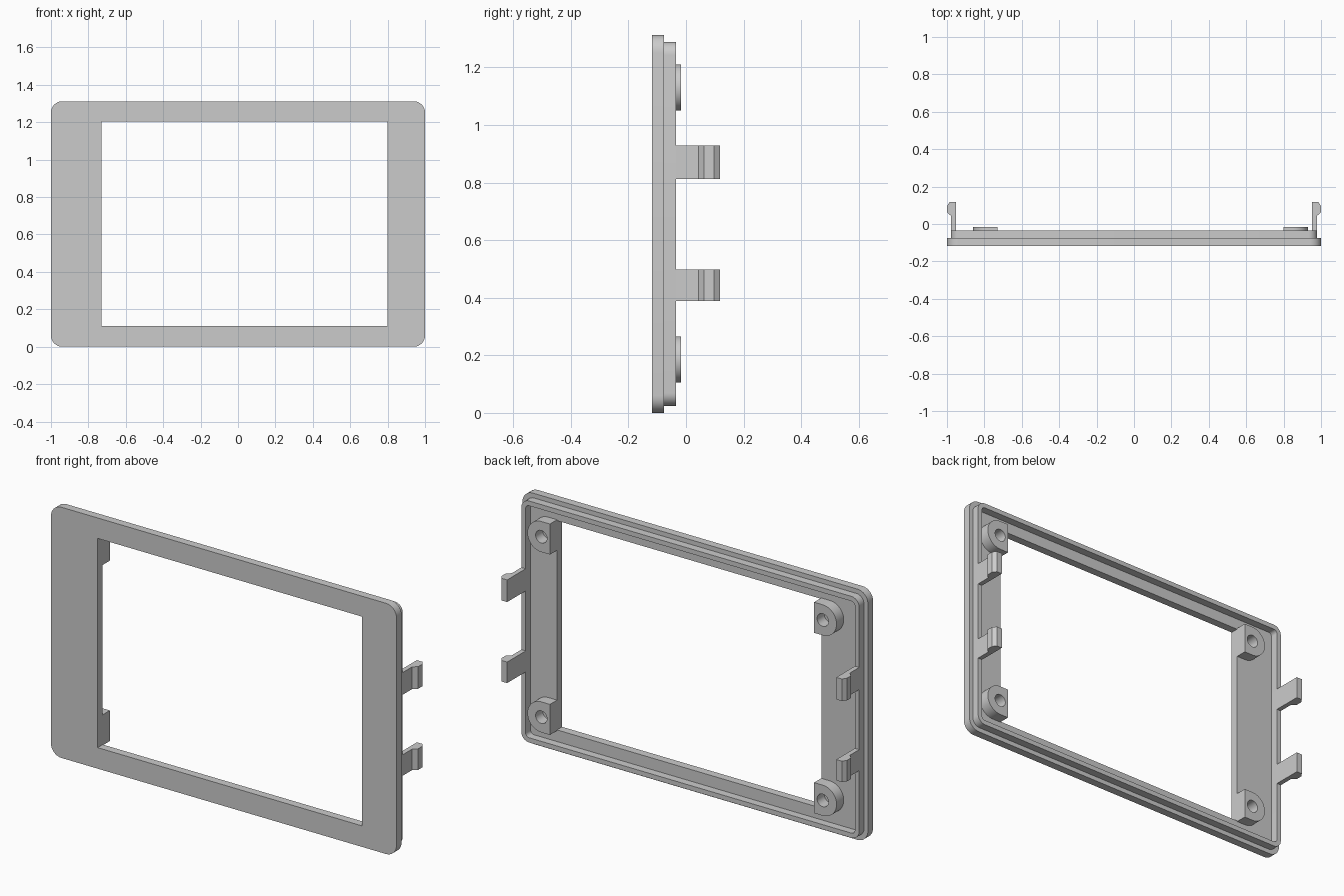
import bpy, bmesh, math

if "Cube" in bpy.data.objects:
    bpy.data.objects.remove(bpy.data.objects["Cube"], do_unlink=True)

grey = bpy.data.materials.new("plain grey")
grey.use_nodes = True
COLOUR = (0.6, 0.6, 0.6, 1.0)
grey.diffuse_color = COLOUR
grey.node_tree.nodes["Principled BSDF"].inputs["Base Color"].default_value = COLOUR

# Depth levels and overall height
FRONT, SHELF, RIM_TOP, BOSS_TOP, CLIP_TIP = -0.118, -0.076, -0.035, -0.017, 0.118
HEIGHT = 1.312


def arc(cx, cz, r, start, end, steps):
    """Points on an arc, angles in degrees."""
    return [(cx + r * math.cos(math.radians(start + (end - start) * i / steps)),
             cz + r * math.sin(math.radians(start + (end - start) * i / steps)))
            for i in range(steps + 1)]


def rounded_rect(half_x, z0, z1, r):
    points = []
    for i, (cx, cz) in enumerate([(half_x - r, z1 - r), (r - half_x, z1 - r),
                                  (r - half_x, z0 + r), (half_x - r, z0 + r)]):
        points += arc(cx, cz, r, 90 * i, 90 * i + 90, 8)
    return points


def rect(x0, x1, z0, z1):
    return [(x0, z0), (x1, z0), (x1, z1), (x0, z1)]


def extrude_loops(name, loops, place, offset):
    """Fill nested outlines, holes included, and extrude them into a solid."""
    bm = bmesh.new()
    edges = []
    for loop in loops:
        verts = [bm.verts.new(place(*p)) for p in loop]
        edges += [bm.edges.new((verts[i - 1], verts[i])) for i in range(len(verts))]
    bmesh.ops.triangle_fill(bm, edges=edges, use_beauty=True)
    result = bmesh.ops.extrude_face_region(bm, geom=bm.faces[:], use_keep_orig=True)
    moved = [g for g in result["geom"] if isinstance(g, bmesh.types.BMVert)]
    bmesh.ops.translate(bm, verts=moved, vec=offset)
    bmesh.ops.recalc_face_normals(bm, faces=bm.faces[:])
    mesh = bpy.data.meshes.new(name)
    bm.to_mesh(mesh)
    bm.free()
    mesh.materials.append(grey)
    obj = bpy.data.objects.new(name, mesh)
    bpy.context.collection.objects.link(obj)
    bpy.ops.object.select_all(action="DESELECT")
    obj.select_set(True)
    bpy.context.view_layer.objects.active = obj
    bpy.ops.object.shade_smooth_by_angle(angle=math.radians(30))
    return obj


def slab(name, loops, y0, y1):
    return extrude_loops(name, loops, lambda x, z: (x, y0, z), (0, y1 - y0, 0))


# Front plate with the off-centre window
WINDOW_RIGHT, WINDOW_LEFT = -0.73, 0.80
slab("front_plate", [rounded_rect(1.0, 0, HEIGHT, 0.06),
                     rect(WINDOW_RIGHT, WINDOW_LEFT, 0.11, 1.205)], FRONT, SHELF)

# Raised rim on the back
slab("back_rim", [rounded_rect(0.978, 0.024, HEIGHT - 0.024, 0.045),
                  rounded_rect(0.953, 0.049, HEIGHT - 0.049, 0.02)], SHELF, RIM_TOP)

# D-shaped screw bosses, flat side flush with the window
for side, edge, start in (("right", WINDOW_RIGHT, 90), ("left", WINDOW_LEFT, -90)):
    sign = 1 if side == "left" else -1
    cx, r = edge + sign * 0.05, 0.08
    for level, cz in (("lower", 0.186), ("upper", 1.13)):
        outline = arc(cx, cz, r, start, start + 180, 24)
        outline += [(edge, cz - sign * -r), (edge, cz - sign * r)]
        hole = arc(cx, cz, 0.033, 0, 360, 24)[:-1]
        slab(f"{level}_{side}_boss", [outline, hole], SHELF, BOSS_TOP)

# Snap clips with outward hooked heads
HOOK = [(0.953, RIM_TOP), (0.978, RIM_TOP), (0.978, 0.043), (1.0, 0.062),
        (1.0, 0.097), (0.985, CLIP_TIP), (0.953, CLIP_TIP)]
for side, sign in (("right", -1), ("left", 1)):
    for level, z0, z1 in (("lower", 0.388, 0.498), ("upper", 0.812, 0.928)):
        extrude_loops(f"{level}_{side}_clip", [HOOK],
                      lambda x, y: (sign * x, y, z0), (0, 0, z1 - z0))
